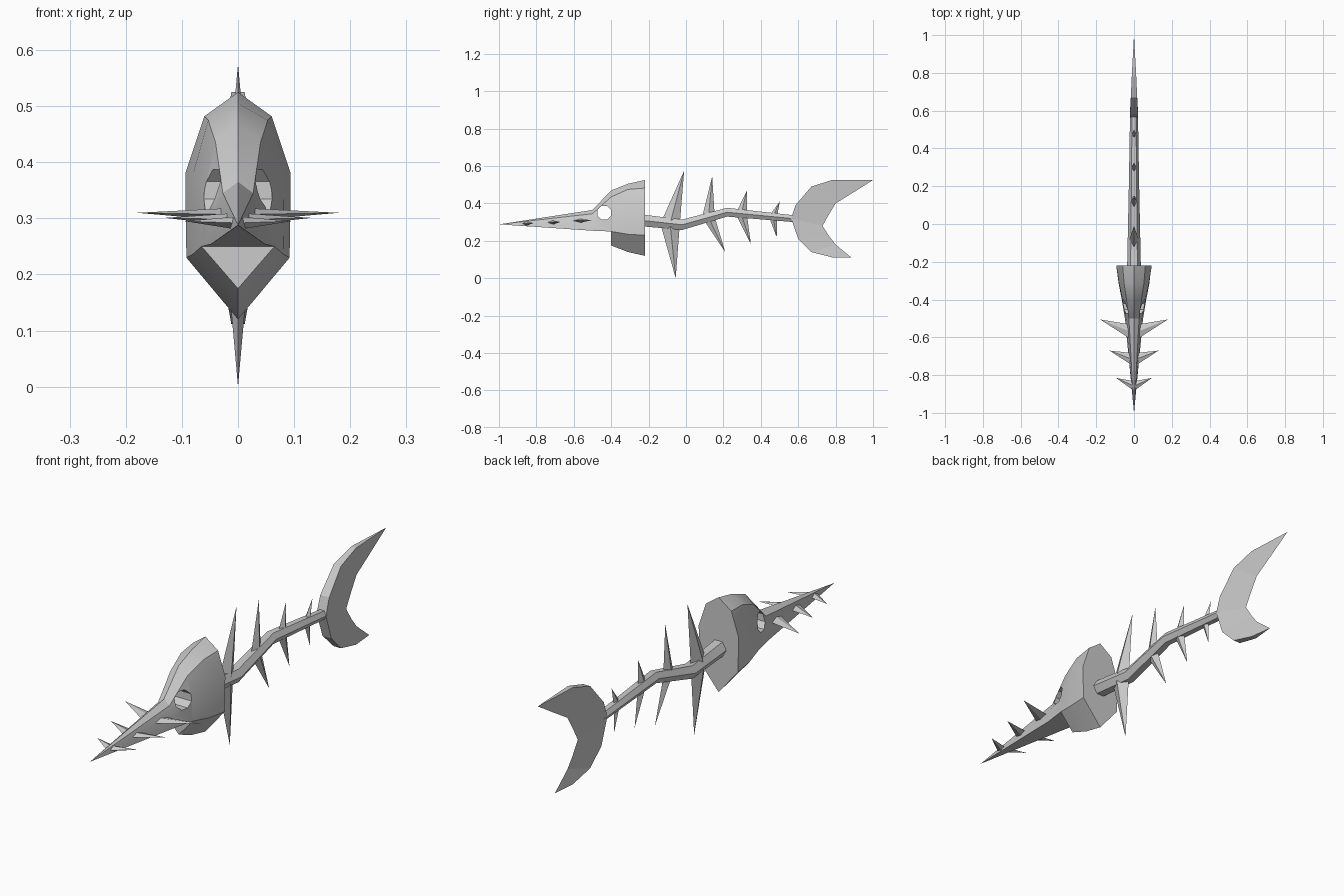
import bpy, bmesh, math
from mathutils import Vector

cube = bpy.data.objects.get("Cube")
if cube:
    bpy.data.objects.remove(cube, do_unlink=True)

bone = bpy.data.materials.new("bone grey")
bone.use_nodes = True
GREY = (0.6, 0.6, 0.6, 1)
bone.diffuse_color = GREY
bone.node_tree.nodes["Principled BSDF"].inputs["Base Color"].default_value = GREY


def loft(name, rings, smooth=None):
    """Skin a list of equal-length closed rings and cap both ends."""
    bm = bmesh.new()
    rows = [[bm.verts.new(p) for p in ring] for ring in rings]
    n = len(rows[0])
    for a, b in zip(rows, rows[1:]):
        for i in range(n):
            j = (i + 1) % n
            bm.faces.new((a[i], a[j], b[j], b[i]))
    bm.faces.new(rows[0])
    bm.faces.new(rows[-1])
    bmesh.ops.remove_doubles(bm, verts=bm.verts, dist=0.0004)
    bmesh.ops.recalc_face_normals(bm, faces=bm.faces)
    mesh = bpy.data.meshes.new(name)
    bm.to_mesh(mesh)
    bm.free()
    mesh.materials.append(bone)
    obj = bpy.data.objects.new(name, mesh)
    bpy.context.scene.collection.objects.link(obj)
    if smooth:
        bpy.ops.object.select_all(action='DESELECT')
        bpy.context.view_layer.objects.active = obj
        obj.select_set(True)
        bpy.ops.object.shade_smooth_by_angle(angle=math.radians(smooth))
    return obj


def spike(name, centre, u, v, tip):
    """Four-sided pyramid with a diamond base spanned by u and v."""
    c, u, v = Vector(centre), Vector(u), Vector(v)
    return loft(name, [[c + u, c + v, c - u, c - v], [Vector(tip)] * 4])


# Skull: y, crown z, shoulder, side, lower edge, keel z
sections = [
    (-1.0, .288, (0, .288), (0, .288), (0, .288), .288),
    (-.5, .365, (.027, .345), (.042, .30), (.048, .254), .254),
    (-.4, .47, (.04, .435), (.06, .35), (.065, .25), .25),
    (-.4, .47, (.04, .435), (.06, .35), (.065, .25), .175),
    (-.31, .505, (.053, .475), (.08, .38), (.082, .235), .14),
    (-.22, .525, (.06, .482), (.094, .38), (.092, .23), .12),
]
rings = []
for y, top, shoulder, side, low, keel in sections:
    half = [shoulder, side, low]
    ring = [(0, y, top)] + [(x, y, z) for x, z in half]
    ring += [(0, y, keel)] + [(-x, y, z) for x, z in reversed(half)]
    rings.append(ring)
skull = loft("skull", rings, 28)

# Eye socket bored through the skull
circle = [(-.437 + .04 * math.cos(a), .35 + .04 * math.sin(a))
          for a in (math.tau * (i + .5) / 8 for i in range(8))]
cutter = loft("eye_cutter", [[(x, y, z) for y, z in circle] for x in (-.3, .3)])
cutter.hide_render = True
cutter.hide_set(True)
cutter.display_type = 'WIRE'
cut = skull.modifiers.new("eye_socket", 'BOOLEAN')
cut.object = cutter
cut.solver = 'EXACT'

# Side teeth along the snout: base y, z, half length, base x, tip x, tip y
for i, (y, z, h, x, tx, ty) in enumerate([(-.57, .307, .038, .02, .18, -.505),
                                          (-.715, .298, .032, .012, .13, -.67),
                                          (-.855, .292, .024, .006, .095, -.815)]):
    for side, s in (("left", 1), ("right", -1)):
        spike(f"{side}_tooth_{i + 1}", (s * x, y, z), (0, h, 0), (0, 0, .011),
              (s * tx, ty, z + .003))

# Backbone: y, z, radius of a six-sided tube
loft("backbone", [[(r * math.cos(math.tau * i / 6), y, z + r * math.sin(math.tau * i / 6))
                   for i in range(6)]
                  for y, z, r in [(-.26, .312, .037), (-.02, .286, .032),
                                  (.22, .353, .027), (.58, .318, .021)]], 25)

# Ribs: base y, z, half length, half width, upper tip, lower tip
for i, (y, z, h, w, up, down) in enumerate([
        (-.085, .292, .052, .026, (-.01, .575), (-.055, 0)),
        (.12, .325, .034, .018, (.14, .545), (.21, .14)),
        (.295, .344, .03, .016, (.325, .468), (.347, .183)),
        (.465, .33, .022, .013, (.502, .412), (.485, .218))]):
    for kind, tip in (("upper", up), ("lower", down)):
        spike(f"{kind}_rib_{i + 1}", (0, y, z), (0, h, 0), (w, 0, 0), (0, *tip))

# Tail fin: leading y, z, half thickness, then sharp trailing y, z
loft("tail_fin", [[(t, y, z), (-t, y, z), (0, ty, tz)] for y, z, t, ty, tz in [
    (1, .525, 0, 1, .525), (.78, .525, .012, .9, .462), (.67, .49, .017, .8, .4),
    (.585, .39, .021, .76, .334), (.562, .32, .022, .73, .28),
    (.6, .21, .021, .765, .225), (.67, .14, .017, .8, .18),
    (.78, .112, .012, .84, .147), (.885, .11, 0, .885, .11)]])
